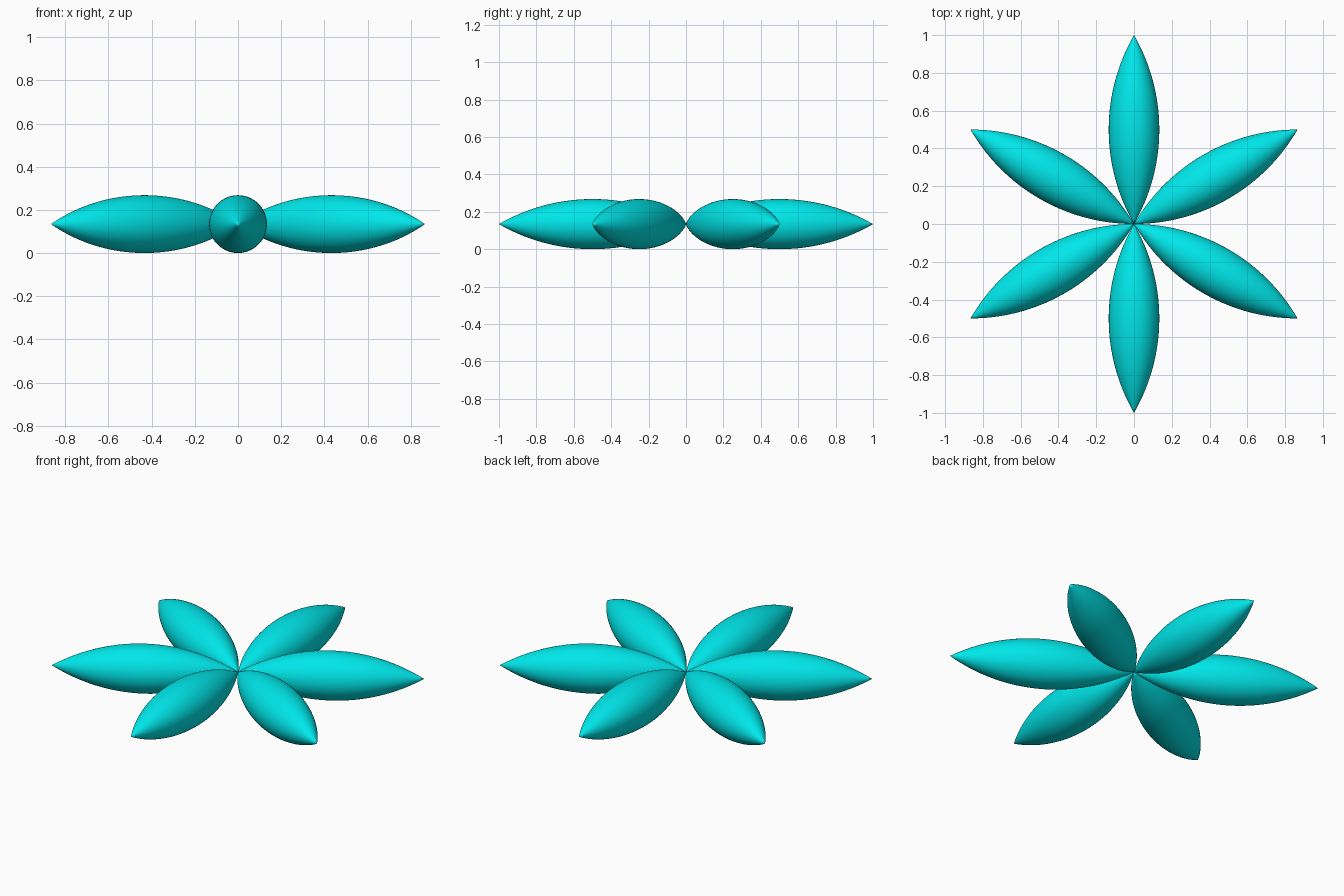
import bpy, bmesh
from math import sin, cos, pi, radians

if "Cube" in bpy.data.objects:
    bpy.data.objects.remove(bpy.data.objects["Cube"])

SIDES, STEPS = 64, 40
SAGITTA = 1 - cos(radians(30))   # petal half thickness

mat = bpy.data.materials.new("turquoise")
mat.diffuse_color = (0.0, 0.8, 0.82, 1)
mat.use_nodes = True
mat.node_tree.nodes["Principled BSDF"].inputs["Base Color"].default_value = mat.diffuse_color

# Petal: a 60 degree arc of radius 1 revolved about its chord (local x axis)
bm = bmesh.new()
rings = []
for i in range(1, STEPS):
    a = radians(-30 + 60 * i / STEPS)
    x, r = 0.5 + sin(a), cos(a) - cos(radians(30))
    rings.append([bm.verts.new((x, r * cos(2 * pi * k / SIDES), r * sin(2 * pi * k / SIDES)))
                  for k in range(SIDES)])
inner, outer = bm.verts.new((0, 0, 0)), bm.verts.new((1, 0, 0))
for k in range(SIDES):
    n = (k + 1) % SIDES
    bm.faces.new((inner, rings[0][n], rings[0][k]))
    bm.faces.new((outer, rings[-1][k], rings[-1][n]))
    for p, q in zip(rings, rings[1:]):
        bm.faces.new((p[k], p[n], q[n], q[k]))
bmesh.ops.recalc_face_normals(bm, faces=bm.faces[:])
for f in bm.faces:
    f.smooth = True
mesh = bpy.data.meshes.new("petal")
bm.to_mesh(mesh)
bm.free()
mesh.materials.append(mat)

# Six petals meeting at the centre
for i in range(6):
    petal = bpy.data.objects.new(f"petal_{i + 1}", mesh)
    petal.location.z = SAGITTA
    petal.rotation_euler.z = radians(30 + 60 * i)
    bpy.context.collection.objects.link(petal)
